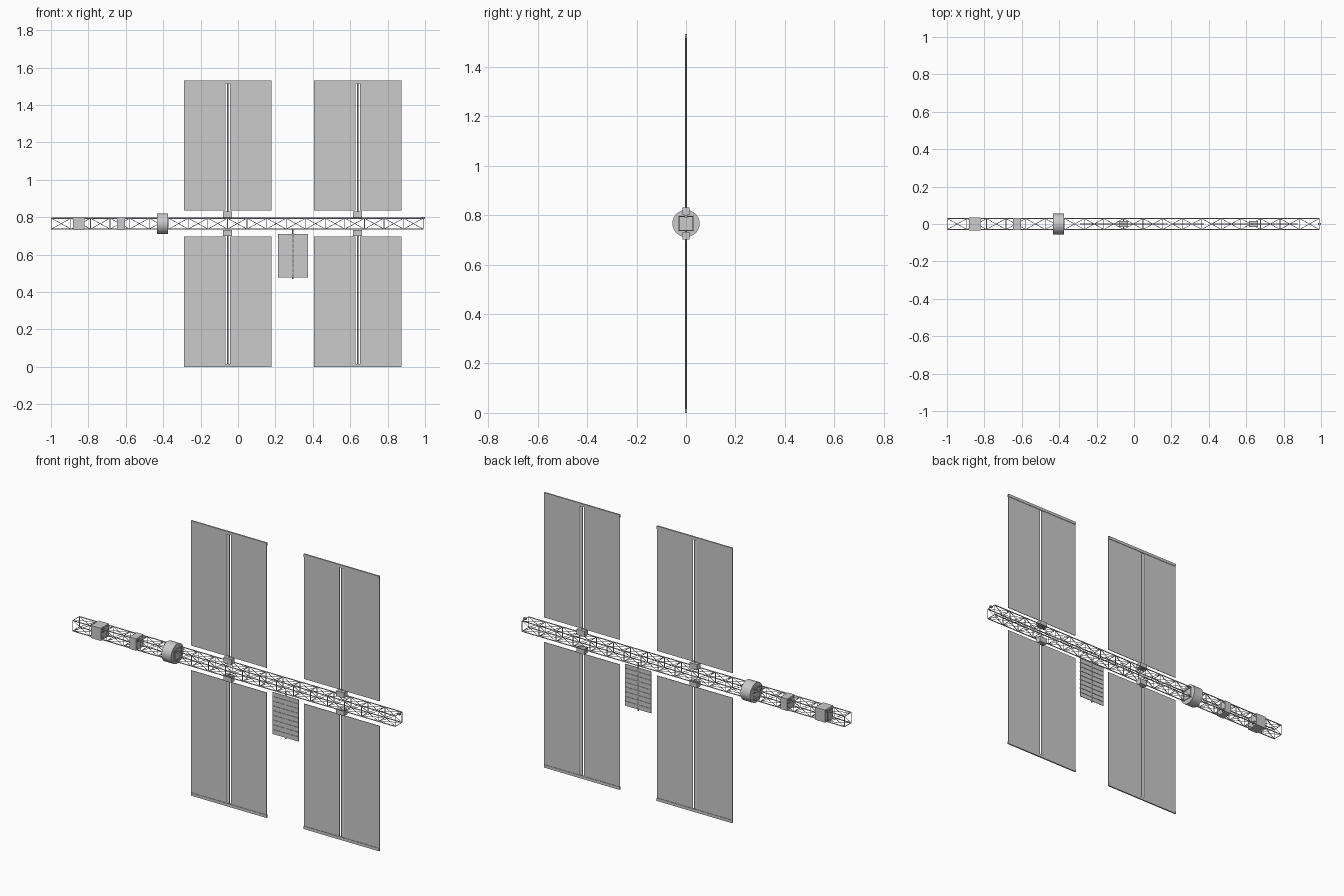
import bpy, bmesh, math
from mathutils import Vector, Matrix

if "Cube" in bpy.data.objects:
    bpy.data.objects.remove(bpy.data.objects["Cube"])

ZC = 0.766   # height of the truss axis
H = 0.029    # half width of the truss


def finish(name, bm):
    mesh = bpy.data.meshes.new(name)
    bm.to_mesh(mesh)
    bm.free()
    ob = bpy.data.objects.new(name, mesh)
    bpy.context.collection.objects.link(ob)
    return ob


def add_box(bm, x0, x1, y0, y1, z0, z1):
    z0, z1 = min(z0, z1), max(z0, z1)
    m = Matrix.Translation(((x0 + x1) / 2, (y0 + y1) / 2, (z0 + z1) / 2))
    m = m @ Matrix.Diagonal((x1 - x0, y1 - y0, z1 - z0, 1))
    bmesh.ops.create_cube(bm, size=1, matrix=m)


def box(name, *dims):
    bm = bmesh.new()
    add_box(bm, *dims)
    return finish(name, bm)


def add_bar(bm, a, b, r, sides=6):
    a, b = Vector(a), Vector(b)
    d = b - a
    m = Matrix.Translation((a + b) / 2) @ d.to_track_quat('Z', 'Y').to_matrix().to_4x4()
    bmesh.ops.create_cone(bm, cap_ends=True, segments=sides, radius1=r, radius2=r,
                          depth=d.length, matrix=m)


# Square lattice truss: longerons, frames and crossed diagonals
X0, X1, BAYS = -0.998, 0.99, 19
corners = [(-H, ZC - H), (H, ZC - H), (H, ZC + H), (-H, ZC + H)]
step = (X1 - X0) / BAYS
longerons, frames, braces = bmesh.new(), bmesh.new(), bmesh.new()
for k in range(4):
    c, n = corners[k], corners[(k + 1) % 4]
    add_bar(longerons, (X0, *c), (X1, *c), 0.003)
    for i in range(BAYS + 1):
        x = X0 + i * step
        add_bar(frames, (x, *c), (x, *n), 0.002)
        if i < BAYS:
            add_bar(braces, (x, *c), (x + step, *n), 0.0014, 4)
            add_bar(braces, (x, *n), (x + step, *c), 0.0014, 4)
finish("truss_longerons", longerons)
finish("truss_frames", frames)
finish("truss_braces", braces)
box("end_fitting", 0.985, 1.0, -0.006, 0.006, ZC + H - 0.004, ZC + H + 0.006)

# Four solar wings, mirrored above and below the truss
for side, cx in (("left", -0.055), ("right", 0.64)):
    for level, s in (("upper", 1), ("lower", -1)):
        tag = f"{side}_{level}"
        z = lambda d: ZC + s * d
        box(f"wing_mount_{tag}", cx - 0.024, cx + 0.024, -0.015, 0.015, z(0.034), z(0.065))
        bm = bmesh.new()
        add_bar(bm, (cx, 0, z(0.06)), (cx, 0, z(0.755)), 0.004, 8)
        finish(f"wing_mast_{tag}", bm)
        for half, a, b in (("a", -0.233, -0.012), ("b", 0.012, 0.233)):
            box(f"solar_blanket_{tag}_{half}", cx + a, cx + b, -0.0015, 0.0015, z(0.069), z(0.76))
        box(f"wing_end_bar_{tag}", cx - 0.233, cx + 0.233, -0.004, 0.004, z(0.75), z(0.766))

# Hanging radiator with ribs
RX = 0.294
box("radiator_panel", RX - 0.08, RX + 0.08, -0.0015, 0.0015, 0.477, 0.71)
bm = bmesh.new()
for i in range(8):
    zr = 0.502 + i * 0.0262
    add_box(bm, RX - 0.08, RX + 0.08, -0.004, 0.004, zr - 0.002, zr + 0.002)
finish("radiator_ribs", bm)
bm = bmesh.new()
add_bar(bm, (RX, 0, 0.47), (RX, 0, ZC - H), 0.004, 8)
finish("radiator_stem", bm)

# Equipment boxes wrapped round the truss
for name, a, b, h in (("outer_equipment_box", -0.882, -0.821, 0.035),
                      ("inner_equipment_box", -0.647, -0.605, 0.033)):
    box(name, a, b, -h, h, ZC - h, ZC + h)

# Rotary drum
bm = bmesh.new()
add_bar(bm, (-0.433, 0, ZC), (-0.374, 0, ZC), 0.055, 32)
drum = finish("rotary_drum", bm)
bpy.context.view_layer.objects.active = drum
drum.select_set(True)
bpy.ops.object.shade_smooth_by_angle(angle=math.radians(30))
